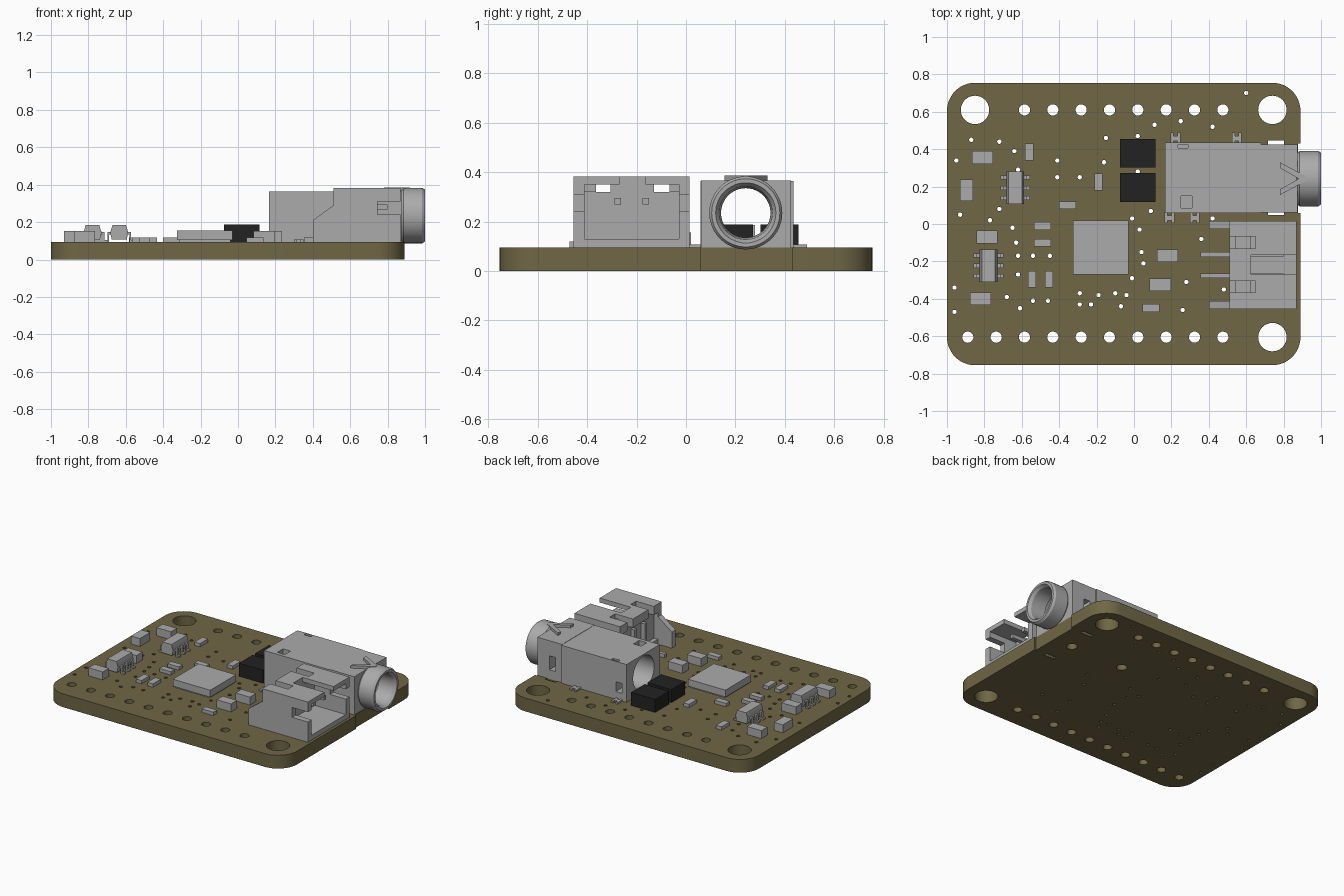
import bpy, bmesh
from math import sin, cos, pi, radians
from mathutils import Vector, Matrix

default = bpy.data.objects.get("Cube")
if default:
    bpy.data.objects.remove(default, do_unlink=True)


def material(name, rgb):
    mat = bpy.data.materials.new(name)
    mat.use_nodes = True
    mat.diffuse_color = (*rgb, 1)
    shader = next(n for n in mat.node_tree.nodes if n.type == 'BSDF_PRINCIPLED')
    shader.inputs["Base Color"].default_value = (*rgb, 1)
    shader.inputs["Roughness"].default_value = 0.7
    return mat


olive = material("olive board", (0.16, 0.135, 0.06))
grey = material("light grey", (0.41, 0.41, 0.41))
black = material("soft black", (0.016, 0.016, 0.016))
TOP = 0.095  # upper face of the board
finished = []


def finish(name, bm, mat):
    bmesh.ops.recalc_face_normals(bm, faces=bm.faces)
    mesh = bpy.data.meshes.new(name)
    bm.to_mesh(mesh)
    bm.free()
    mesh.materials.append(mat)
    ob = bpy.data.objects.new(name, mesh)
    bpy.context.collection.objects.link(ob)
    finished.append(ob)
    return ob


def add_box(bm, x, y, z):
    """Add a box given as (low, high) pairs."""
    size = Matrix.Diagonal((x[1] - x[0], y[1] - y[0], z[1] - z[0], 1))
    centre = Vector((sum(x) / 2, sum(y) / 2, sum(z) / 2))
    return bmesh.ops.create_cube(bm, size=1, matrix=Matrix.Translation(centre) @ size)


def boxes(name, mat, *parts):
    bm = bmesh.new()
    for part in parts:
        add_box(bm, *part)
    return finish(name, bm, mat)


def circle(x, y, r, n):
    return [(x + r * cos(2 * pi * i / n), y + r * sin(2 * pi * i / n)) for i in range(n)]


def rectangle(x, y, w, h):
    return [(x + sx * w / 2, y + sy * h / 2) for sx, sy in ((-1, -1), (1, -1), (1, 1), (-1, 1))]


def prism(name, mat, loops, low, high, axis='Z'):
    """Extrude an outline with holes from low to high along an axis."""
    curve = bpy.data.curves.new(name, 'CURVE')
    curve.dimensions = '2D'
    curve.fill_mode = 'BOTH'
    curve.extrude = (high - low) / 2
    for loop in loops:
        spline = curve.splines.new('POLY')
        spline.points.add(len(loop) - 1)
        for point, (u, v) in zip(spline.points, loop):
            point.co = (u, v, 0, 1)
        spline.use_cyclic_u = True
    temp = bpy.data.objects.new(name + " helper", curve)
    bpy.context.collection.objects.link(temp)
    bpy.context.view_layer.update()
    mesh = bpy.data.meshes.new_from_object(temp.evaluated_get(bpy.context.evaluated_depsgraph_get()))
    bpy.data.objects.remove(temp)
    bm = bmesh.new()
    bm.from_mesh(mesh)
    bpy.data.meshes.remove(mesh)
    bmesh.ops.remove_doubles(bm, verts=bm.verts, dist=0.00001)
    for vert in bm.verts:
        u, v, w = vert.co
        w += (low + high) / 2
        vert.co = {'X': (w, u, v), 'Y': (u, w, v), 'Z': (u, v, w)}[axis]
    return finish(name, bm, mat)


# Board outline: rounded corners and a shallow step under the socket
outline = []
for cx, cy, start in ((0.74, 0.605, 0), (-0.85, 0.605, 90), (-0.85, -0.605, 180), (0.74, -0.605, 270)):
    for i in range(13):
        a = radians(start + i * 7.5)
        outline.append((cx + 0.15 * cos(a), cy + 0.15 * sin(a)))
outline += [(0.89, 0.06), (0.878, 0.06), (0.878, 0.43), (0.89, 0.43)]

# Mounting holes, pin holes, socket slots and vias
holes = [circle(x, y, 0.076, 32) for x, y in ((-0.85, 0.61), (0.74, 0.61), (0.74, -0.605))]
holes += [circle(0.475 - i * 0.1515, 0.61, 0.03, 20) for i in range(8)]
holes += [circle(0.475 - i * 0.1515, -0.605, 0.03, 20) for i in range(10)]
holes += [circle(x, 0.245, 0.035, 20) for x in (0.31, 0.73)]
holes += [rectangle(0.76, y, 0.085, 0.025) for y in (0.06, 0.433)]
vias = [
    (-95, 34), (-87, 45), (-72, 44), (-64, 39), (-62, 29), (-41, 34), (-41, 25), (-29, 25),
    (-15, 46), (-16, 33), (2, 47), (2, 28), (11, 53), (25, 55), (42, 52), (60, 70),
    (-93, 5), (-77, 2), (-72, 8), (-65, -2), (-63, -10), (-62, -17), (-54, -17), (-45, -17),
    (-62, -27), (-96, -34), (-96, -47), (-68, -39), (-61, -45), (-54, -41), (-46, -41),
    (-29, -37), (-29, -43), (-23, -43), (-19, -38), (-10, -37), (-4, -38), (-7, -44),
    (-1, -29), (5, -21), (4, -15), (3, -3), (-1, 3), (9, 7), (28, -31), (26, -46),
    (48, -35), (36, -8), (42, 3)]
holes += [circle(x / 100, y / 100, 0.012, 10) for x, y in vias]
prism("circuit_board", olive, [outline] + holes, 0, TOP)

# Main chip on a slightly smaller pad block
boxes("main_chip", grey,
      ((-0.325, -0.03), (-0.27, 0.02), (0.105, 0.155)),
      ((-0.315, -0.04), (-0.26, 0.01), (TOP, 0.105)))

# Black power inductors
for i, y in enumerate((0.378, 0.195)):
    boxes(f"inductor_{i + 1}", black, ((-0.075, 0.115), (y - 0.077, y + 0.077), (TOP, 0.188)))


# Small chip components: centre, size along x and y
def chips(name, w, h, tall, spots):
    boxes(name, grey, *[((x - w / 2, x + w / 2), (y - h / 2, y + h / 2), (TOP, TOP + tall))
                        for x, y in spots])


chips("large_chips_wide", 0.113, 0.068, 0.057,
      [(-0.81, 0.355), (-0.785, -0.07), (-0.82, -0.4), (0.18, -0.17), (0.14, -0.325)])
chips("large_chip_deep", 0.07, 0.115, 0.057, [(-0.895, 0.18)])
chips("small_chips_wide", 0.09, 0.042, 0.024,
      [(-0.355, 0.1), (-0.49, -0.01), (-0.49, -0.1), (0.09, -0.45)])
chips("small_chips_deep", 0.044, 0.09, 0.024,
      [(-0.56, 0.385), (-0.19, 0.225), (-0.545, -0.295), (-0.455, -0.295)])


# Regulators: tapered body with bent legs
def regulator(name, x, y):
    section = [(x - 0.04, 0.107), (x + 0.04, 0.107), (x + 0.048, 0.145),
               (x + 0.036, 0.185), (x - 0.036, 0.185), (x - 0.048, 0.145)]
    prism(name + "_body", grey, [section], y - 0.087, y + 0.087, 'Y')
    legs = []
    for side, rows in ((-1, (-1, 0, 1)), (1, (-1, 0, 1))):
        for row in rows:
            span = (y + row * 0.055 - 0.011, y + row * 0.055 + 0.011)
            for near, far, z in ((0.045, 0.064, (0.135, 0.147)), (0.054, 0.064, (TOP, 0.147)),
                                 (0.054, 0.08, (TOP, 0.105))):
                legs.append((sorted((x + side * near, x + side * far)), span, z))
    boxes(name + "_legs", grey, *legs)


regulator("regulator_upper", -0.635, 0.193)
regulator("regulator_lower", -0.778, -0.223)

# Battery socket: side walls, floor, back wall, slotted roof and pins
wall = [(0.4, TOP), (0.4, 0.21), (0.51, 0.29), (0.51, 0.382), (0.87, 0.382), (0.87, 0.31),
        (0.745, 0.31), (0.745, 0.24), (0.87, 0.24), (0.87, TOP)]
for name, low, high in (("right", -0.455, -0.412), ("left", -0.028, 0.015)):
    prism(f"battery_socket_{name}_wall", grey, [wall], low, high, 'Y')
roof = (0.35, 0.382)
boxes("battery_socket_shell", grey,
      ((0.51, 0.87), (-0.412, -0.028), (TOP, 0.13)),
      ((0.54, 0.625), (-0.412, -0.028), (0.13, 0.32)),
      ((0.65, 0.87), (-0.412, -0.27), roof),
      ((0.65, 0.87), (-0.165, -0.028), roof),
      ((0.51, 0.65), (-0.412, -0.365), (0.32, 0.382)),
      ((0.51, 0.65), (-0.067, -0.028), (0.32, 0.382)),
      ((0.51, 0.625), (-0.305, -0.13), (0.32, 0.382)),
      ((0.625, 0.65), (-0.305, -0.27), roof),
      ((0.625, 0.65), (-0.165, -0.13), roof))
pins = []
for y in (-0.277, -0.163):
    span = (y - 0.013, y + 0.013)
    pins += [((0.355, 0.53), span, (TOP, 0.12)), ((0.51, 0.54), span, (TOP, 0.295)),
             ((0.62, 0.8), span, (0.268, 0.295))]
boxes("battery_socket_pins", grey, *pins)

# Audio jack: bored housing with small windows
bore = circle(0.242, 0.235, 0.118, 40)
housing = prism("jack_housing", grey, [rectangle(0.247, 0.23, 0.375, 0.27), bore], 0.165, 0.68, 'X')
front = prism("jack_front", grey, [rectangle(0.243, 0.231, 0.365, 0.272), bore], 0.68, 0.875, 'X')
cutter = boxes("jack_window_cutter", grey,
               ((0.25, 0.31), (0.085, 0.15), (0.31, 0.4)),
               ((0.235, 0.29), (0.405, 0.425), (0.33, 0.4)),
               ((0.2, 0.25), (0.3, 0.46), (0.15, 0.22)),
               ((0.73, 0.78), (0.3, 0.46), (0.16, 0.26)))
cutter.hide_render = True
cutter.hide_viewport = True
cutter.display_type = 'WIRE'
finished.remove(cutter)
for ob in (housing, front):
    cut = ob.modifiers.new("windows", 'BOOLEAN')
    cut.operation = 'DIFFERENCE'
    cut.solver = 'EXACT'
    cut.object = cutter

# Jack barrel, turned around the x axis
bm = bmesh.new()
profile = [(0.87, 0.135), (0.885, 0.148), (0.985, 0.148), (1, 0.138),
           (1, 0.122), (0.98, 0.108), (0.87, 0.1)]
rings = []
for u, v in circle(0, 0, 1, 48):
    rings.append([bm.verts.new((x, 0.242 + r * u, 0.235 + r * v)) for x, r in profile])
for i, ring in enumerate(rings):
    for j in range(len(profile)):
        k = (j + 1) % len(profile)
        bm.faces.new((ring[j], ring[k], rings[i - 1][k], rings[i - 1][j]))
finish("jack_barrel", bm, grey)

# Spring clip on the jack and its solder tabs
clip = [(0.78, 0.33), (0.92, 0.255), (0.92, 0.23), (0.78, 0.155), (0.78, 0.185), (0.88, 0.242), (0.78, 0.3)]
prism("jack_spring_clip", grey, [clip], 0.36, 0.386)
tabs = []
for x, y in ((0.222, (0.43, 0.49)), (0.55, (0.43, 0.49)), (0.19, (0.005, 0.065)), (0.325, (0.005, 0.065))):
    for side in (-1, 1):
        tabs.append((sorted((x + side * 0.01, x + side * 0.026)), y, (TOP, 0.107)))
    tabs.append(((x - 0.01, x + 0.01), (y[0] + 0.015, y[1] - 0.02), (TOP, 0.107)))
boxes("jack_solder_tabs", grey, *tabs)

# Smooth round parts while keeping hard edges
bpy.ops.object.select_all(action='DESELECT')
for ob in finished:
    ob.select_set(True)
bpy.context.view_layer.objects.active = finished[0]
bpy.ops.object.shade_smooth_by_angle(angle=radians(30))
